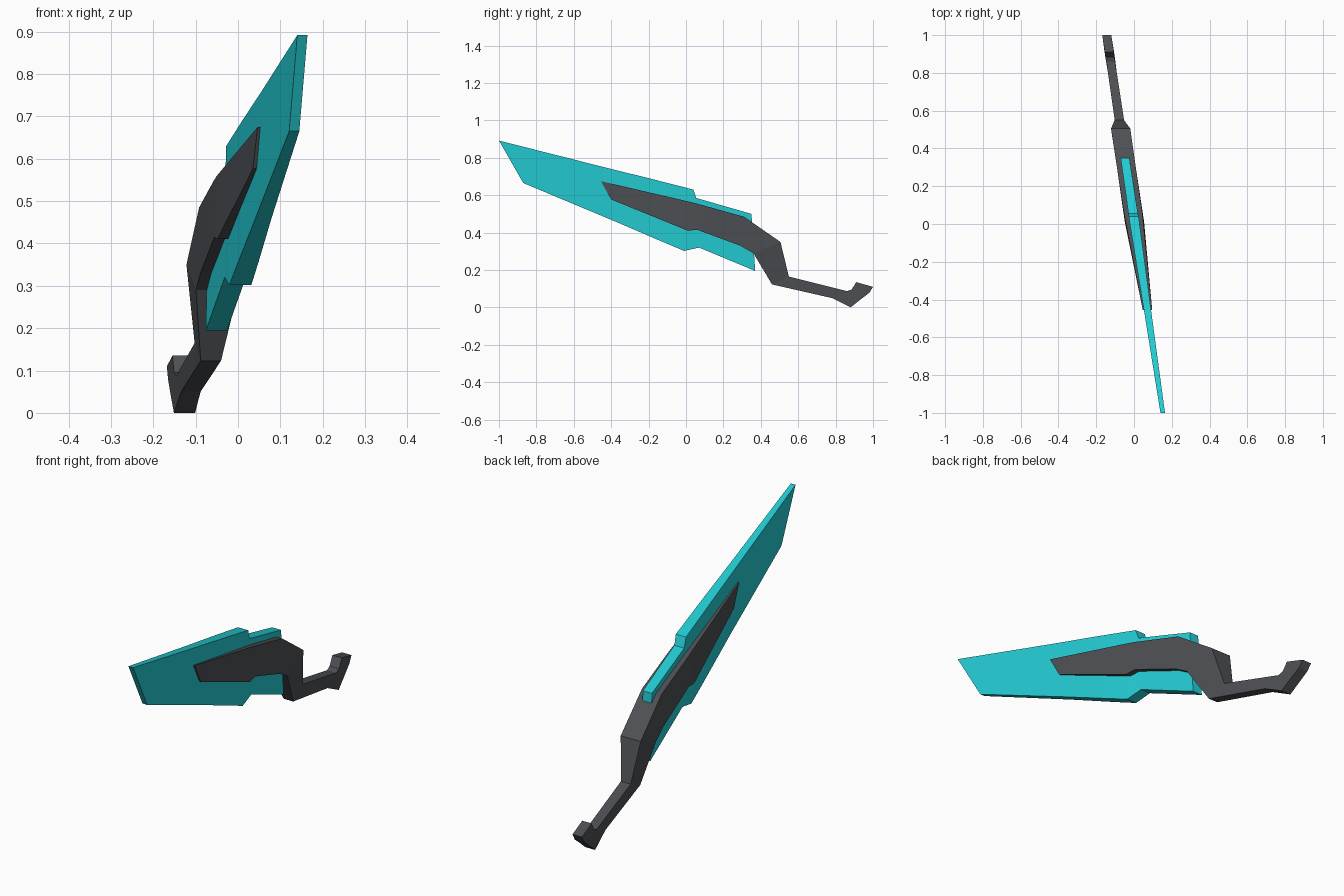
import bpy, bmesh


def material(name, color):
    m = bpy.data.materials.new(name)
    m.diffuse_color = (*color, 1.0)
    return m


def centre_x(y):
    # the whole weapon lies in one slightly turned vertical plane
    return 0.004 - 0.148 * y


def loft(name, stations, mat):
    """Skin rectangular sections: (top y, top z, top half, bottom y, bottom z, bottom half)."""
    bm = bmesh.new()
    rings = []
    for ty, tz, th, by, bz, bh in stations:
        corners = [(-th, ty, tz), (th, ty, tz), (bh, by, bz), (-bh, by, bz)]
        rings.append([bm.verts.new((centre_x(y) + dx, y, z)) for dx, y, z in corners])
    for a, b in zip(rings, rings[1:]):
        for i in range(4):
            j = (i + 1) % 4
            bm.faces.new((a[i], a[j], b[j], b[i]))
    bm.faces.new(rings[0])
    bm.faces.new(rings[-1][::-1])
    bmesh.ops.recalc_face_normals(bm, faces=bm.faces)
    mesh = bpy.data.meshes.new(name)
    bm.to_mesh(mesh)
    bm.free()
    mesh.materials.append(mat)
    obj = bpy.data.objects.new(name, mesh)
    bpy.context.collection.objects.link(obj)
    return obj


cyan = material("bright cyan", (0.017, 0.62, 0.67))
grey = material("dark grey", (0.076, 0.080, 0.088))

# Broad blade with a notched back, tapering to a thin tip
loft("blade", [
    (-1.00, 0.892, 0.012, -0.87, 0.665, 0.012),
    (-0.45, 0.753, 0.019, -0.38, 0.460, 0.019),
    (-0.20, 0.691, 0.023, -0.14, 0.357, 0.024),
    (0.04, 0.630, 0.026, -0.01, 0.302, 0.026),
    (0.055, 0.585, 0.025, 0.07, 0.320, 0.025),
    (0.35, 0.500, 0.023, 0.37, 0.195, 0.025),
], cyan)

# Blade holder, bent grip and hooked pommel in one piece
loft("handle", [
    (-0.455, 0.675, 0.025, -0.40, 0.577, 0.028),
    (0.04, 0.560, 0.048, 0.01, 0.410, 0.051),
    (0.08, 0.549, 0.049, 0.06, 0.415, 0.051),
    (0.31, 0.485, 0.050, 0.29, 0.330, 0.050),
    (0.505, 0.350, 0.051, 0.36, 0.290, 0.050),
    (0.55, 0.165, 0.025, 0.46, 0.123, 0.024),
    (0.86, 0.087, 0.023, 0.78, 0.050, 0.023),
    (0.885, 0.095, 0.024, 0.88, 0.000, 0.025),
    (0.91, 0.135, 0.024, 0.93, 0.040, 0.025),
    (1.00, 0.110, 0.024, 0.98, 0.078, 0.024),
], grey)
